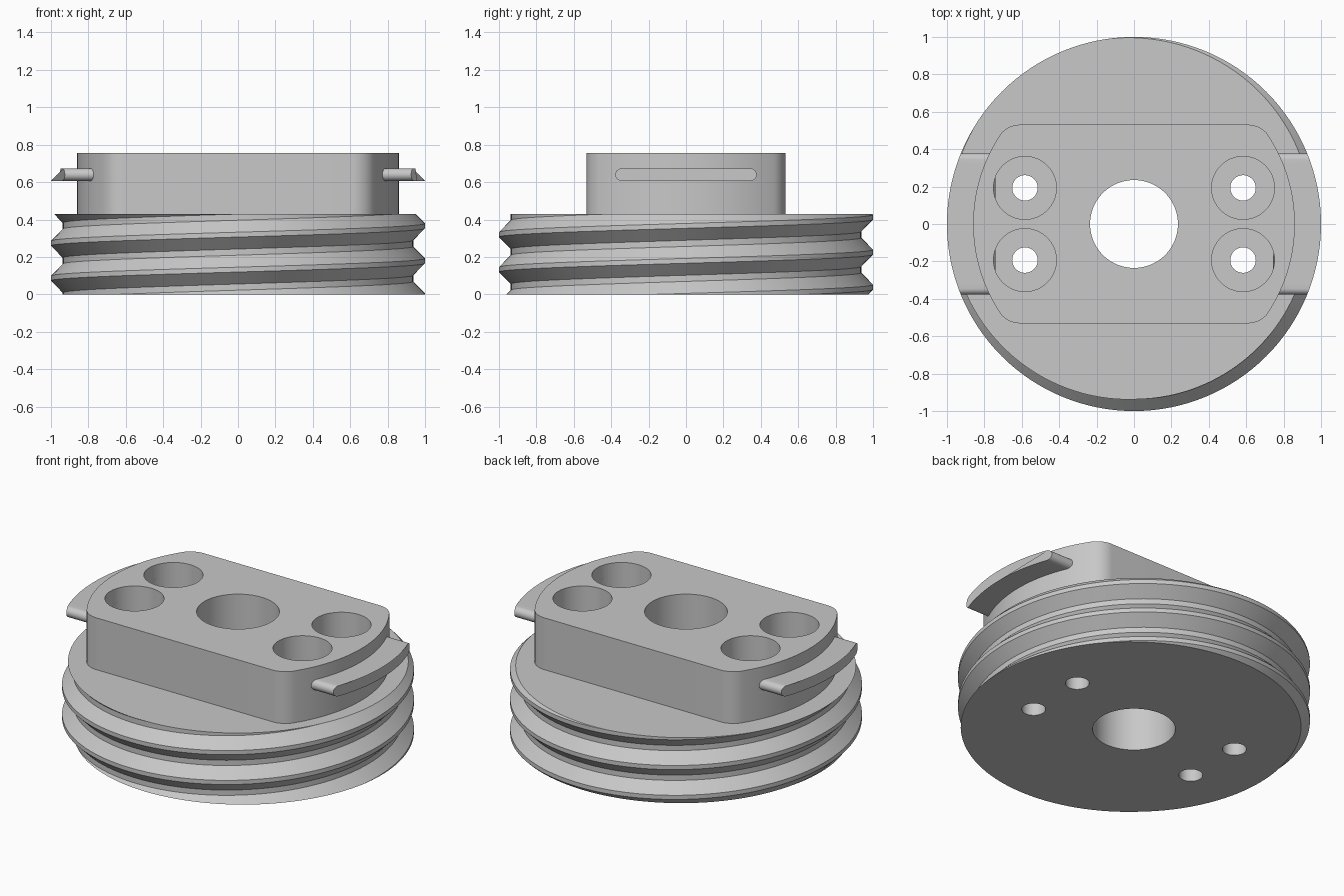
import bpy, bmesh, math
from mathutils import Vector

if "Cube" in bpy.data.objects:
    bpy.data.objects.remove(bpy.data.objects["Cube"])

BASE_TOP, BLOCK_TOP = 0.43, 0.755

grey = bpy.data.materials.new("machined_grey")
grey.diffuse_color = (0.58, 0.58, 0.58, 1)
grey.use_nodes = True
grey.node_tree.nodes["Principled BSDF"].inputs["Base Color"].default_value = grey.diffuse_color


def make_object(name, bm):
    bmesh.ops.recalc_face_normals(bm, faces=bm.faces)
    mesh = bpy.data.meshes.new(name)
    bm.to_mesh(mesh)
    bm.free()
    mesh.materials.append(grey)
    obj = bpy.data.objects.new(name, mesh)
    bpy.context.collection.objects.link(obj)
    return obj


def loft(bm, rings):
    """Skin between closed rings of points and cap both ends."""
    vs = [[bm.verts.new(p) for p in ring] for ring in rings]
    n = len(vs[0])
    for a, b in zip(vs, vs[1:]):
        for i in range(n):
            bm.faces.new((a[i], a[(i + 1) % n], b[(i + 1) % n], b[i]))
    bm.faces.new(vs[0][::-1])
    return bm.faces.new(vs[-1])


def circle(x, y, z, r, n=64):
    return [(x + r * math.cos(2 * math.pi * i / n),
             y + r * math.sin(2 * math.pi * i / n), z) for i in range(n)]


def arc(cx, cy, r, a0, a1, n):
    return [(cx + r * math.cos(a0 + (a1 - a0) * i / n),
             cy + r * math.sin(a0 + (a1 - a0) * i / n)) for i in range(n + 1)]


# Threaded base: helical profile trimmed flat at the bottom and top
def threaded_base():
    bm = bmesh.new()
    cols, pitch, crest_z, root = 128, 0.187, 0.366, 0.937
    profile = [(1.0, -0.013), (1.0, 0.013), (root, 0.077), (root, 0.110)]
    grid = []
    for j in range(cols):
        t = j / cols
        a = 2 * math.pi * t
        grid.append([bm.verts.new((r * math.cos(a), r * math.sin(a),
                                   crest_z + pitch * (k + t) + dz))
                     for k in range(-4, 3) for r, dz in profile])
    rows = len(grid[0])
    for j in range(cols):
        nxt = grid[(j + 1) % cols]
        s = 4 if j == cols - 1 else 0      # one full turn climbs one pitch
        for i in range(rows - 1 - s):
            bm.faces.new((grid[j][i], nxt[i + s], nxt[i + 1 + s], grid[j][i + 1]))
    for z, d in ((0, -1), (BASE_TOP, 1)):
        cut = bmesh.ops.bisect_plane(
            bm, geom=bm.verts[:] + bm.edges[:] + bm.faces[:], dist=1e-6,
            plane_co=(0, 0, z), plane_no=(0, 0, d), clear_outer=True)
    bmesh.ops.delete(bm, geom=[v for v in bm.verts if not v.link_faces], context='VERTS')
    bmesh.ops.holes_fill(bm, edges=[e for e in bm.edges if e.is_boundary], sides=0)
    return make_object("threaded_base", bm)


# Upper block: disc with two flats and rounded corners
def upper_block():
    cx, cy, fil = 0.61, 0.40, 0.131
    a = math.atan2(cy, cx)
    right = arc(0, 0, 0.86, -a, a, 32)[1:-1] + arc(cx, cy, fil, a, math.pi / 2, 12)
    right = [(x, -y) for x, y in arc(cx, cy, fil, a, math.pi / 2, 12)[::-1]] + right
    outline = right + [(-x, -y) for x, y in right]
    bm = bmesh.new()
    top = loft(bm, [[(x, y, z) for x, y in outline] for z in (BASE_TOP, BLOCK_TOP)])
    bmesh.ops.bevel(bm, geom=list(top.edges), offset=0.01, segments=3,
                    profile=0.5, affect='EDGES')
    return make_object("upper_block", bm)


# Side tab: rounded slot section reaching out to the base radius
def side_tab(name, side):
    zc, r, half = 0.64, 0.033, 0.345
    n = 24
    ys = [-half + 2 * half * i / n for i in range(1, n)]
    section = [(y, zc - r) for y in ys]
    section += arc(half, zc, r, -math.pi / 2, math.pi / 2, 12)
    section += [(y, zc + r) for y in ys[::-1]]
    section += arc(-half, zc, r, math.pi / 2, 3 * math.pi / 2, 12)
    bm = bmesh.new()
    loft(bm, [[(side * math.sqrt(R * R - y * y), y, z) for y, z in section]
              for R in (0.82, 1.0)])
    return make_object(name, bm)


# Cutter for the centre bore and the four counterbored bolt holes
def hole_cutter():
    bm = bmesh.new()
    loft(bm, [circle(0, 0, -0.1, 0.235, 96), circle(0, 0, 0.9, 0.235, 96)])
    for x in (-0.583, 0.583):
        for y in (-0.193, 0.193):
            loft(bm, [circle(x, y, -0.1, 0.068), circle(x, y, 0.2, 0.068),
                      circle(x, y, 0.2, 0.168), circle(x, y, 0.9, 0.168)])
    obj = make_object("hole_cutter", bm)
    obj.hide_render = True
    return obj


base, block = threaded_base(), upper_block()
tabs = [side_tab("right_tab", 1), side_tab("left_tab", -1)]
cutter = hole_cutter()

for obj in (base, block):
    mod = obj.modifiers.new("holes", 'BOOLEAN')
    mod.operation = 'DIFFERENCE'
    mod.solver = 'EXACT'
    mod.object = cutter
    bpy.context.view_layer.objects.active = obj
    bpy.ops.object.modifier_apply(modifier=mod.name)
bpy.data.objects.remove(cutter)

# Smooth the round walls and keep the machined edges crisp
for obj in [base, block] + tabs:
    bpy.ops.object.select_all(action='DESELECT')
    obj.select_set(True)
    bpy.context.view_layer.objects.active = obj
    bpy.ops.object.shade_smooth_by_angle(angle=math.radians(30))
